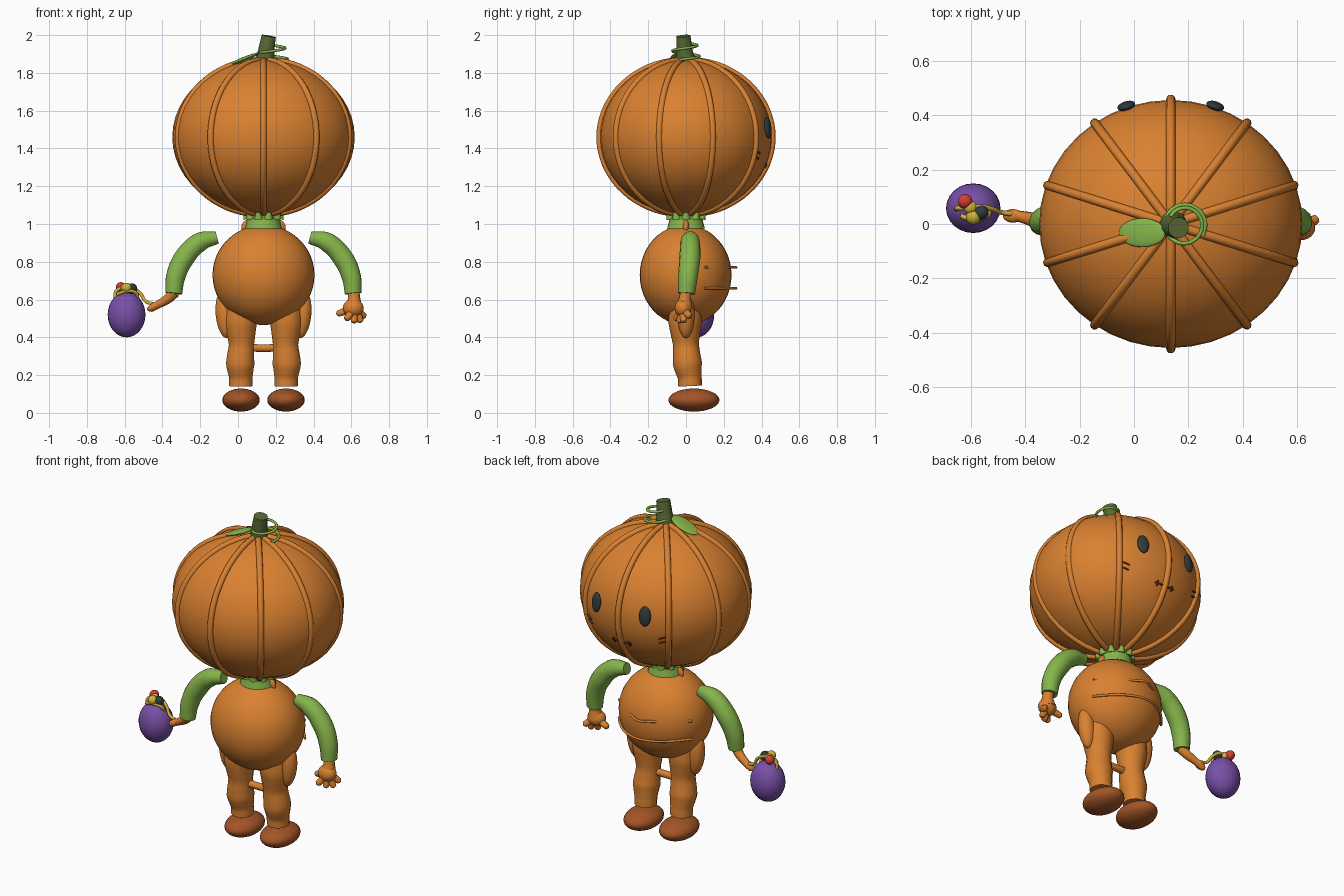
import bpy, math
from mathutils import Vector

if "Cube" in bpy.data.objects:
    bpy.data.objects.remove(bpy.data.objects["Cube"])

CX = 0.135          # x of the figure's symmetry plane


def material(name, rgb):
    m = bpy.data.materials.new(name)
    m.diffuse_color = (*rgb, 1)
    m.use_nodes = True
    m.node_tree.nodes["Principled BSDF"].inputs["Base Color"].default_value = m.diffuse_color
    return m


ORANGE = material("orange", (0.70, 0.22, 0.03))
GREEN = material("leaf green", (0.24, 0.46, 0.07))
STEM = material("stem green", (0.10, 0.14, 0.035))
BROWN = material("shoe brown", (0.37, 0.09, 0.02))
PURPLE = material("purple", (0.19, 0.08, 0.39))
DARK = material("dark slate", (0.03, 0.045, 0.045))
YELLOW = material("yellow", (0.64, 0.44, 0.05))
RED = material("red", (0.66, 0.05, 0.035))
LINE = material("stitch brown", (0.12, 0.035, 0.01))


def finish(ob, name, mat, angle=40):
    ob.name = name
    ob.data.materials.clear()
    ob.data.materials.append(mat)
    bpy.ops.object.shade_smooth_by_angle(angle=math.radians(angle))
    return ob


def ball(name, mat, loc, size, rot=(0, 0, 0), seg=24, rings=16):
    bpy.ops.mesh.primitive_uv_sphere_add(segments=seg, ring_count=rings, radius=1,
                                         location=loc, rotation=rot)
    ob = bpy.context.object
    ob.scale = size
    return finish(ob, name, mat)


def tube(name, mat, pts, radii, closed=False, res=6, sides=3):
    """Smooth tube through the points; radii is one number or one per point."""
    if not isinstance(radii, (list, tuple)):
        radii = [radii] * len(pts)
    cu = bpy.data.curves.new(name, 'CURVE')
    cu.dimensions = '3D'
    cu.bevel_depth = 1
    cu.bevel_resolution = sides
    cu.resolution_u = res
    cu.use_fill_caps = True
    sp = cu.splines.new('BEZIER')
    sp.bezier_points.add(len(pts) - 1)
    for bp, p, r in zip(sp.bezier_points, pts, radii):
        bp.co = p
        bp.radius = r
        bp.handle_left_type = bp.handle_right_type = 'AUTO'
    sp.use_cyclic_u = closed
    ob = bpy.data.objects.new(name, cu)
    bpy.context.collection.objects.link(ob)
    bpy.ops.object.select_all(action='DESELECT')
    ob.select_set(True)
    bpy.context.view_layer.objects.active = ob
    bpy.ops.object.convert(target='MESH')
    return finish(bpy.context.object, name, mat, 50)


# Pumpkin head with ten ribs
ball("head", ORANGE, (CX, 0, 1.46), (0.483, 0.455, 0.41), seg=40, rings=24)
for i in range(10):
    a = math.radians(18 + 36 * i)
    pts = []
    for k in range(13):
        t = math.radians(-89 + 178 * k / 12)
        pts.append((CX + 0.475 * math.cos(a) * math.cos(t),
                    0.458 * math.sin(a) * math.cos(t), 1.46 + 0.41 * math.sin(t)))
    tube("head_rib", ORANGE, pts, 0.017, res=3)


def on_head(dx, z):
    y = 0.456 * math.sqrt(1 - (dx / 0.483) ** 2 - ((z - 1.46) / 0.41) ** 2)
    return Vector((CX + dx, y, z))


# Face: eyes, cheek strokes, stitched mouth
for s in (-1, 1):
    ball("eye", DARK, on_head(s * 0.163, 1.51) + Vector((0, 0.008, 0)),
         (0.034, 0.016, 0.058), rot=(0.1, 0, -s * 0.3))
    for dz in (0, 0.028):
        tube("cheek_stroke", LINE, [on_head(s * 0.225, 1.345 + dz),
             on_head(s * 0.25, 1.355 + dz), on_head(s * 0.275, 1.365 + dz)], 0.0045)
    tube("mouth_tick", LINE, [on_head(s * 0.05, 1.295), on_head(s * 0.05, 1.325)], 0.005)
tube("mouth", LINE, [on_head(0.065 * k, 1.31) for k in (-1, -0.5, 0, 0.5, 1)], 0.005)

# Stem, leaf and curling vine
tube("stem", STEM, [(0.142, 0, 1.85), (0.15, -0.008, 1.92), (0.163, -0.014, 1.995)],
     [0.055, 0.044, 0.039], sides=4)
ball("stem_leaf", GREEN, (0.03, -0.032, 1.872), (0.092, 0.053, 0.012), rot=(0, -0.38, 0))
vine = []
for k in range(19):
    a = math.radians(150 - 30 * k)
    r = 0.06 + 0.001 * k
    vine.append((0.185 + r * math.cos(a), -0.003 + r * math.sin(a), 1.955 - 0.0048 * k))
tube("vine", GREEN, vine, 0.0075, res=3)

# Collar with pointed leaves and small shoulder tabs
tube("collar", GREEN, [(CX, 0, 0.975), (CX, 0, 1.015), (CX, 0, 1.06)],
     [0.1, 0.09, 0.085], sides=6)
for i in range(10):
    a = math.radians(36 * i)
    c, s = math.cos(a), math.sin(a)
    tube("collar_point", GREEN, [(CX + 0.085 * c, 0.085 * s, 1.03),
         (CX + 0.105 * c, 0.105 * s, 1.075)], [0.024, 0.004])
for s in (-1, 1):
    ball("shoulder_tab", ORANGE, (CX + s * 0.09, 0, 0.99), (0.025, 0.016, 0.035),
         rot=(0, -s * 0.5, 0))

# Round body with two belly creases
ball("body", ORANGE, (CX, -0.002, 0.73), (0.27, 0.243, 0.265), seg=36, rings=24)
for z, power in ((0.77, 1.25), (0.66, 2)):
    tube("belly_crease", ORANGE, [(CX + 0.245 * u, 0.265 - 0.165 * abs(u) ** power, z)
         for u in (-1, -0.75, -0.5, -0.25, 0, 0.25, 0.5, 0.75, 1)], 0.007)

# Legs, hip flaps, shoes and the bar between the legs
for s in (-1, 1):
    x = CX + s * 0.12
    tube("leg", ORANGE,
         [(x - s * 0.005, -0.005, 0.58), (x, -0.005, 0.48), (x - s * 0.003, 0, 0.36),
          (x + s * 0.003, 0.008, 0.26), (x, 0.02, 0.185), (x, 0.022, 0.142)],
         [0.085, 0.088, 0.068, 0.077, 0.063, 0.063], sides=5)
    ball("hip_flap", ORANGE, (CX + s * 0.205, 0, 0.52), (0.048, 0.045, 0.125),
         rot=(0, s * 0.1, 0))
    ball("shoe", BROWN, (x - s * 0.001, 0.042, 0.068), (0.099, 0.135, 0.061))
tube("leg_bar", ORANGE, [(0.05, 0, 0.345), (CX, 0, 0.343), (0.22, 0, 0.345)], 0.021)

# Sleeves
for s in (-1, 1):
    tube("sleeve", GREEN,
         [(CX + s * 0.245, 0.022, 0.928), (CX + s * 0.335, 0.022, 0.905),
          (CX + s * 0.42, 0.02, 0.82), (CX + s * 0.465, 0.01, 0.72),
          (CX + s * 0.475, 0.003, 0.632)],
         [0.034, 0.052, 0.056, 0.052, 0.045], sides=5)

# Open hand
tube("wrist", ORANGE, [(0.61, 0, 0.65), (0.615, -0.005, 0.61), (0.612, -0.01, 0.56)],
     [0.03, 0.032, 0.045])
ball("palm", ORANGE, (0.61, -0.015, 0.555), (0.055, 0.045, 0.048))
for x, y, z in ((0.53, 0.0, 0.525), (0.575, -0.055, 0.497), (0.615, -0.035, 0.482),
                (0.65, -0.012, 0.485), (0.668, 0.018, 0.51)):
    tip = Vector((x, y, z))
    base = Vector((0.615, -0.015, 0.555))
    tube("finger", ORANGE, [base, base.lerp(tip, 0.6), tip, tip + (tip - base) * 0.1],
         [0.02, 0.02, 0.017, 0.006])

# Holding hand
tube("holding_arm", ORANGE, [(-0.335, 0.0, 0.64), (-0.37, 0.015, 0.605),
     (-0.42, 0.028, 0.575), (-0.465, 0.035, 0.548)], [0.03, 0.026, 0.021, 0.017])
ball("holding_hand", ORANGE, (-0.445, 0.03, 0.563), (0.04, 0.025, 0.02), rot=(0, -0.5, 0))

# Egg-shaped purple basket, its handle and sweets on top
ball("basket", PURPLE, (-0.59, 0.058, 0.52), (0.1, 0.091, 0.12))
tube("basket_handle", YELLOW, [(-0.45, 0.038, 0.578), (-0.485, 0.042, 0.588),
     (-0.52, 0.055, 0.635), (-0.56, 0.063, 0.662), (-0.61, 0.06, 0.662),
     (-0.645, 0.058, 0.645), (-0.652, 0.056, 0.61)], 0.009)
tube("basket_loop", YELLOW, [(-0.53, 0.05, 0.6), (-0.54, 0.03, 0.635),
     (-0.59, 0.015, 0.645), (-0.635, 0.03, 0.63)], 0.009)
ball("sweet_yellow", YELLOW, (-0.59, 0.025, 0.662), (0.027, 0.027, 0.027))
ball("sweet_yellow_back", YELLOW, (-0.6, 0.06, 0.66), (0.025, 0.025, 0.025))
ball("sweet_dark", DARK, (-0.562, 0.043, 0.658), (0.028, 0.028, 0.028))
ball("sweet_red", RED, (-0.62, 0.083, 0.665), (0.027, 0.027, 0.027))
